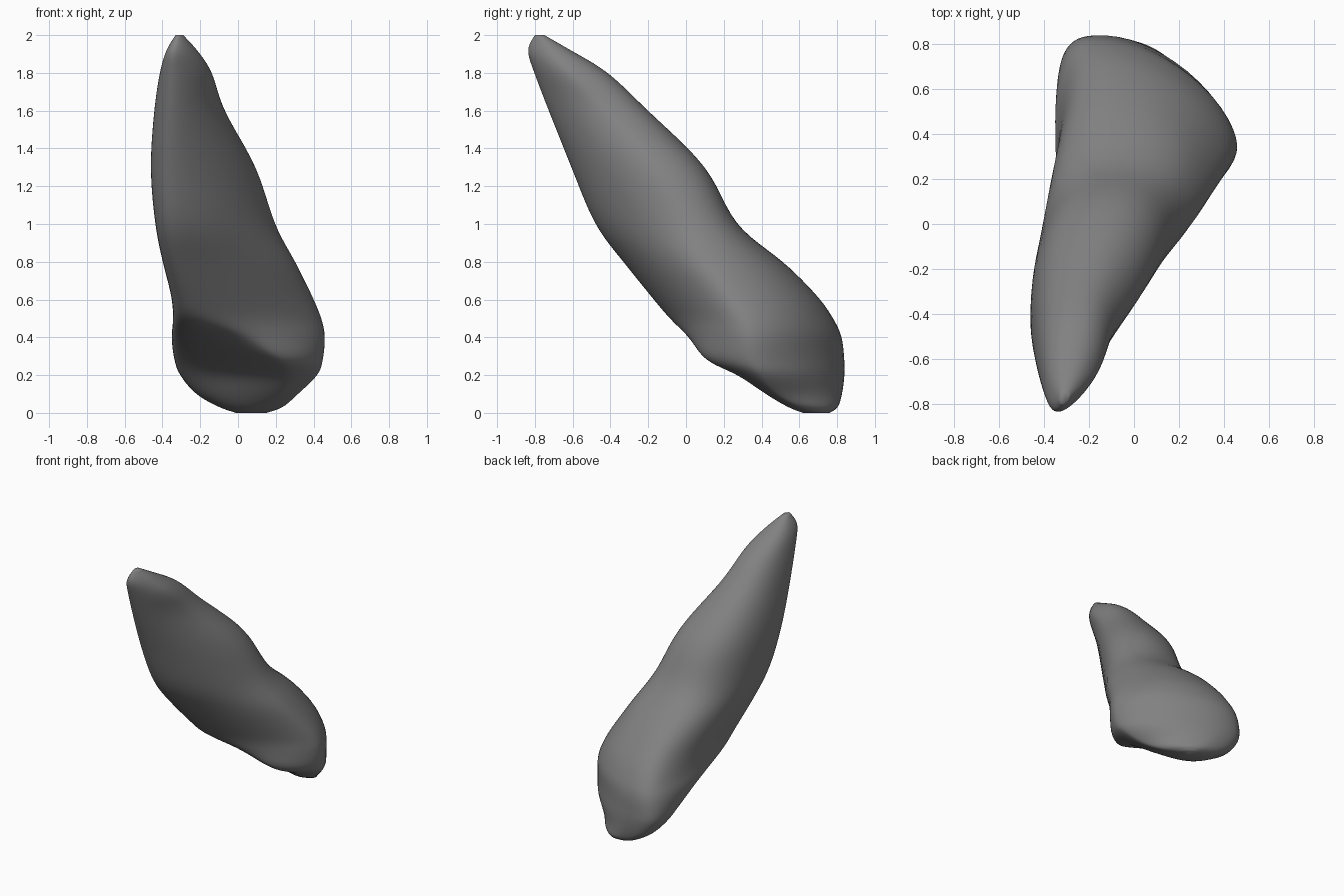
import bpy, bmesh, math
from mathutils import Vector

if "Cube" in bpy.data.objects:
    bpy.data.objects.remove(bpy.data.objects["Cube"])

# Horizontal sections: z, right(x,y), back(x,y), left(x,y), front(x,y), front-left hollow
KEYS = [
    (0.00,  0.15, 0.69,  0.07, 0.76, -0.01, 0.69,  0.08, 0.62, 1.0),
    (0.03,  0.24, 0.60,  0.02, 0.805, -0.10, 0.71,  0.13, 0.54, 1.1),
    (0.10,  0.32, 0.48, -0.05, 0.828, -0.225, 0.69, 0.22, 0.42, 1.4),
    (0.20,  0.425, 0.40, -0.11, 0.842, -0.31, 0.62, 0.27, 0.27, 1.7),
    (0.28,  0.455, 0.36, -0.13, 0.842, -0.34, 0.54,  0.21, 0.10, 1.7),
    (0.40,  0.468, 0.34, -0.14, 0.83, -0.355, 0.36, 0.05, 0.01, 1.3),
    (0.50,  0.45, 0.31, -0.14, 0.785, -0.345, 0.17, -0.15, -0.09, 0.8),
    (0.62,  0.40, 0.24, -0.12, 0.70, -0.355, 0.02, -0.22, -0.19, 0.7),
    (0.80,  0.31, 0.11, -0.12, 0.52, -0.40, -0.12, -0.29, -0.335, 0.7),
    (1.00,  0.20, 0.00, -0.11, 0.27, -0.44, -0.27, -0.32, -0.485, 0.75),
    (1.30,  0.10, -0.15, -0.14, 0.11, -0.465, -0.40, -0.34, -0.61, 0.85),
    (1.60, -0.07, -0.41, -0.23, -0.20, -0.445, -0.54, -0.34, -0.73, 0.9),
    (1.80, -0.135, -0.60, -0.26, -0.41, -0.415, -0.66, -0.34, -0.805, 0.9),
    (1.92, -0.215, -0.70, -0.29, -0.61, -0.38, -0.75, -0.335, -0.84, 0.8),
    (2.00, -0.29, -0.77, -0.31, -0.75, -0.33, -0.78, -0.315, -0.80, 1.0),
]
QUARTER, STEPS = 14, 6


def catmull(a, b, c, d, t):
    return [0.5 * (2*q + (r-p)*t + (2*p-5*q+4*r-s)*t*t + (3*q-p-3*r+s)*t**3)
            for p, q, r, s in zip(a, b, c, d)]


def blend(z, z0, z1, a, b):
    return a + (b - a) * min(max((z - z0) / (z1 - z0), 0), 1)


def section(k):
    """Closed ring of four quarter superellipses through the extreme points."""
    z, rx, ry, bx, by, lx, ly, fx, fy, hollow = k
    quarters = [((rx, ry), (bx, by), blend(z, 0.35, 0.9, 1.25, 0.85), False),
                ((bx, by), (lx, ly), blend(z, 0.3, 0.8, 0.6, 0.9), True),
                ((lx, ly), (fx, fy), hollow, False),
                ((fx, fy), (rx, ry), 1.3, True)]
    ring = []
    for a, b, p, swap in quarters:
        for i in range(QUARTER):
            t = math.pi / 2 * i / QUARTER
            c, s = max(math.cos(t), 0)**p, math.sin(t)**p
            if swap:   # starts on a y extreme
                ring.append(Vector((a[0] + (b[0]-a[0])*s, b[1] + (a[1]-b[1])*c, z)))
            else:      # starts on an x extreme
                ring.append(Vector((b[0] + (a[0]-b[0])*c, a[1] + (b[1]-a[1])*s, z)))
    return ring


# Smoothly interpolated stack of sections
rows = []
for i in range(len(KEYS) - 1):
    nb = [KEYS[min(max(i + j, 0), len(KEYS) - 1)] for j in (-1, 0, 1, 2)]
    rows += [catmull(*nb, s / STEPS) for s in range(STEPS)]
rows.append(KEYS[-1])

# Loft the tooth body
bm = bmesh.new()
rings = [[bm.verts.new(v) for v in section(k)] for k in rows]
n = QUARTER * 4
for a, b in zip(rings, rings[1:]):
    for i in range(n):
        j = (i + 1) % n
        bm.faces.new((a[i], a[j], b[j], b[i]))
bm.faces.new(rings[0][::-1])
bm.faces.new(rings[-1])
# Soften section joins
for _ in range(8):
    bmesh.ops.smooth_vert(bm, verts=[v for r in rings[1:-1] for v in r], factor=0.5,
                          use_axis_x=True, use_axis_y=True, use_axis_z=True)
bmesh.ops.recalc_face_normals(bm, faces=bm.faces)

mesh = bpy.data.meshes.new("tooth")
bm.to_mesh(mesh)
bm.free()
mesh.shade_smooth()
tooth = bpy.data.objects.new("tooth", mesh)
bpy.context.collection.objects.link(tooth)

# Dark grey finish
grey = bpy.data.materials.new("dark_grey")
grey.diffuse_color = (0.22, 0.22, 0.22, 1)
grey.use_nodes = True
grey.node_tree.nodes["Principled BSDF"].inputs["Base Color"].default_value = grey.diffuse_color
mesh.materials.append(grey)
